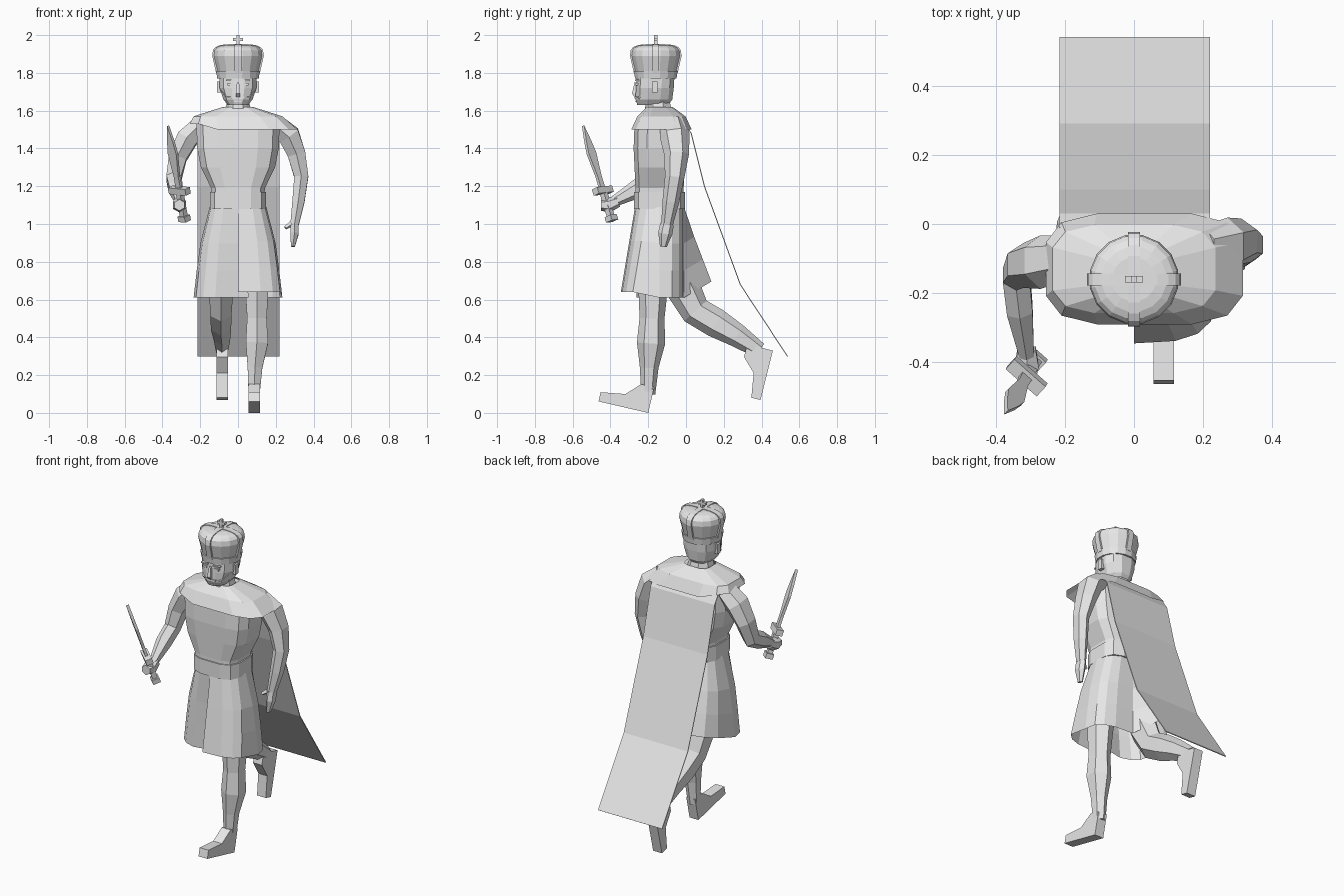
import bpy, bmesh, math
from mathutils import Vector

if "Cube" in bpy.data.objects:
    bpy.data.objects.remove(bpy.data.objects["Cube"], do_unlink=True)

grey = (.8, .8, .8, 1)
clay = bpy.data.materials.new("plain light grey")
clay.use_nodes = True
clay.diffuse_color = grey
clay.node_tree.nodes["Principled BSDF"].inputs["Base Color"].default_value = grey

right, back, up = Vector((1, 0, 0)), Vector((0, 1, 0)), Vector((0, 0, 1))


def loft(name, rings, caps=True, closed=True):
    """Skin a list of equal-length point rings."""
    bm = bmesh.new()
    rows = [[bm.verts.new(point) for point in ring] for ring in rings]
    count = len(rows[0])
    for low, high in zip(rows, rows[1:]):
        for i in range(count if closed else count - 1):
            j = (i + 1) % count
            bm.faces.new((low[i], low[j], high[j], high[i]))
    if caps:
        bm.faces.new(rows[0])
        bm.faces.new(rows[-1])
    bmesh.ops.recalc_face_normals(bm, faces=bm.faces)
    mesh = bpy.data.meshes.new(name)
    bm.to_mesh(mesh)
    bm.free()
    mesh.materials.append(clay)
    part = bpy.data.objects.new(name, mesh)
    bpy.context.collection.objects.link(part)
    return part


def squarish(angle, power):
    """Point on a unit circle, pushed towards a square by a low power."""
    return [math.copysign(abs(value) ** power, value) for value in (math.cos(angle), math.sin(angle))]


def around(sides):
    return [math.tau * (i + .5) / sides for i in range(sides)]


def stack(name, levels, sides=12, power=1, caps=True):
    """Levels are (height, centre y, half width, half depth)."""
    rings = []
    for height, middle, width, depth in levels:
        circle = [squarish(angle, power) for angle in around(sides)]
        rings.append([Vector((c * width, middle + s * depth, height)) for c, s in circle])
    return loft(name, rings, caps)


def limb(name, joints, flatness=1.2, sides=6):
    """Joints are (x, y, z, radius); depth is radius times flatness."""
    centres = [Vector(joint[:3]) for joint in joints]
    rings = []
    for i, (centre, joint) in enumerate(zip(centres, joints)):
        before, after = centres[max(i - 1, 0)], centres[min(i + 1, len(centres) - 1)]
        along = (after - before).normalized()
        across = (right - along * along.dot(right)).normalized()
        deep = along.cross(across) * flatness
        rings.append([centre + (across * math.cos(angle) + deep * math.sin(angle)) * joint[-1]
                      for angle in around(sides)])
    return loft(name, rings)


def slab(name, outline, u, v, origin, thickness):
    """Extrude an outline drawn along the axes u and v."""
    offset = u.cross(v).normalized() * thickness / 2
    flat = [Vector(origin) + u * a + v * b for a, b in outline]
    return loft(name, [[point + offset * sign for point in flat] for sign in (-1, 1)])


def bar(name, centre, width, height, thickness, u=right, v=up):
    corners = [(a * width / 2, b * height / 2) for a, b in ((-1, -1), (1, -1), (1, 1), (-1, 1))]
    return slab(name, corners, u, v, centre, thickness)


# Torso and belt
stack("torso", [(1.1, -.14, .14, .13), (1.19, -.14, .145, .13), (1.3, -.14, .2, .135),
                (1.4, -.14, .22, .14), (1.53, -.14, .225, .135), (1.6, -.13, .12, .08)], power=.55)
stack("belt", [(height, -.14, .152, .137) for height in (1.08, 1.17)], power=.6)


# Skirt, swept forward on the left, back on the right, with an overlapping front slit
def skirt_point(turn, drop):
    c, s = squarish(turn * math.tau - math.pi / 2, .7)
    sweep = lift = 0
    if turn >= 1:
        sweep = .03
    elif s < 0 < c:
        sweep, lift = -.075, .03
    elif c < 0 < s:
        sweep, lift = .16 * s, .09 * s
    flare = .15 + .085 * drop ** .6
    return Vector((c * flare, s * .13 - .14 + sweep * drop, 1.09 - (.48 - lift) * drop))


panels = 16
turns = [i / panels for i in range(panels + 1)] + [1.02]
loft("skirt", [[skirt_point(turn, drop) for turn in turns] for drop in (0, .4, .7, 1)],
     caps=False, closed=False)

# Shoulder mantle, wider and lower over the left arm
mantle = stack("shoulder_mantle", [(1.5, -.13, .29, .163), (1.57, -.13, .24, .13), (1.62, -.14, .08, .07)],
               power=.55, caps=False)
for vertex in mantle.data.vertices:
    if vertex.co.z < 1.53:
        if vertex.co.x < -.2:
            vertex.co.z += .03
        vertex.co.x += .03

# Cape
spine = [(-.01, 1.54), (.03, 1.48), (.1, 1.2), (.29, .68), (.54, .3)]
cape = loft("cape", [[Vector((x, y, z)) for x in (-.215, .22)] for y, z in spine],
            caps=False, closed=False)
cape.modifiers.new("thickness", "SOLIDIFY").thickness = .005

# Arms and hands
limb("right_arm", [(-.2, -.1, 1.52, .055), (-.27, -.11, 1.45, .065), (-.32, -.12, 1.35, .055),
                   (-.34, -.15, 1.24, .045), (-.33, -.25, 1.19, .043), (-.31, -.38, 1.12, .024)])
limb("right_hand", [(-.31, -.36, 1.12, .03), (-.31, -.41, 1.1, .04), (-.31, -.45, 1.1, .03)], 1)
limb("left_arm", [(.2, -.07, 1.53, .055), (.27, -.06, 1.47, .066), (.31, -.05, 1.37, .055),
                  (.335, -.06, 1.25, .043), (.32, -.08, 1.12, .037), (.3, -.1, 1, .026)])
limb("left_hand", [(.3, -.1, 1, .024), (.3, -.11, .95, .025), (.29, -.12, .88, .012)], 1.5)
limb("left_thumb", [(.28, -.11, 1, .014), (.25, -.12, .98, .01)], sides=4)

# Dagger
grip, tip = Vector((-.285, -.395, 1.03)), Vector((-.37, -.545, 1.52))
length = (tip - grip).length
along = (tip - grip).normalized()
across = along.cross(Vector((-.66, -.75, 0))).normalized()
edge = [(.018, .3), (.016, .45), (.03, .7), (.02, .83)]
blade = [(-a, b * length) for a, b in edge] + [(0, length)] + [(a, b * length) for a, b in reversed(edge)]
slab("dagger_blade", blade, across, along, grip, .016)
for name, place, width, height, thickness in (("guard", .3, .12, .035, .04), ("grip", .14, .03, .16, .03),
                                              ("pommel", 0, .05, .03, .045)):
    bar("dagger_" + name, grip.lerp(tip, place), width, height, thickness, across, along)

# Legs
limb("left_leg", [(.09, -.14, .95, .08), (.1, -.175, .65, .07), (.1, -.18, .5, .06),
                  (.1, -.185, .37, .068), (.09, -.195, .24, .045), (.085, -.2, .1, .034)], 1.1)
limb("right_leg", [(-.09, -.12, .95, .08), (-.09, -.02, .67, .075), (-.09, .05, .54, .064),
                   (-.09, .16, .475, .062), (-.085, .27, .41, .05), (-.085, .39, .33, .034)], 1.25)

# Feet, drawn from the heel along the sole
shoe = [(0, 0), (.27, 0), (.27, .05), (.14, .07), (.07, .14), (0, .14)]
for name, heel, sole in (("left_foot", (.086, -.2, 0), (0, -.26, .06)),
                         ("right_foot", (-.083, .46, .33), (0, -.06, -.24))):
    sole = Vector(sole).normalized()
    slab(name, shoe, sole, sole.cross(right), heel, .06)

# Neck and head
stack("neck", [(1.57, -.145, .085, .085), (1.66, -.15, .06, .065)], 8)
stack("head", [(1.63, -.175, .055, .085), (1.66, -.17, .08, .1), (1.72, -.165, .1, .103),
               (1.8, -.16, .103, .103)], power=.8)

# Face
limb("nose", [(0, -.266, 1.75, .008), (0, -.275, 1.69, .016), (0, -.265, 1.68, .014)], 1, sides=4)
bar("moustache", (0, -.264, 1.67), .07, .01, .016)
bar("mouth", (0, -.258, 1.65), .04, .008, .02)
for name, sign in (("left", 1), ("right", -1)):
    bar(name + "_eye", (.04 * sign, -.26, 1.74), .03, .012, .016)
    bar(name + "_brow", (.04 * sign, -.26, 1.76), .045, .008, .02)
    bar(name + "_ear", (.1 * sign, -.165, 1.725), .02, .06, .03)
    limb(name + "_beard_edge", [(.09 * sign, -.2, 1.71, .006), (.06 * sign, -.25, 1.67, .006),
                                (.03 * sign, -.264, 1.67, .006)], 1, sides=4)


# Crown band, puffed cap, four arches and a cross
def dome(size):
    """Rounded profile from the crown's widest point to its centre."""
    steps = [squarish(i * math.pi / 10, .6) for i in range(6)]
    return [(c * .13 * size, 1.89 + s * .06 * size) for c, s in steps]


stack("crown_band", [(1.77, -.16, .112, .112), (1.81, -.16, .118, .118)], 16)
stack("crown_cap", [(1.8, -.16, .108, .108)] +
      [(height, -.16, radius, radius) for radius, height in dome(1)[:-1]], 16)
for name, outward in (("left", right), ("right", -right), ("front", -back), ("back", back)):
    arch = [(.116, 1.8)] + dome(1.05) + dome(.9)[::-1] + [(.1, 1.8)]
    slab(name + "_crown_arch", arch, outward, up, (0, -.16, 0), .035)
bar("cross_upright", (0, -.16, 1.97), .016, .06, .018)
bar("cross_arms", (0, -.16, 1.978), .052, .016, .018)
